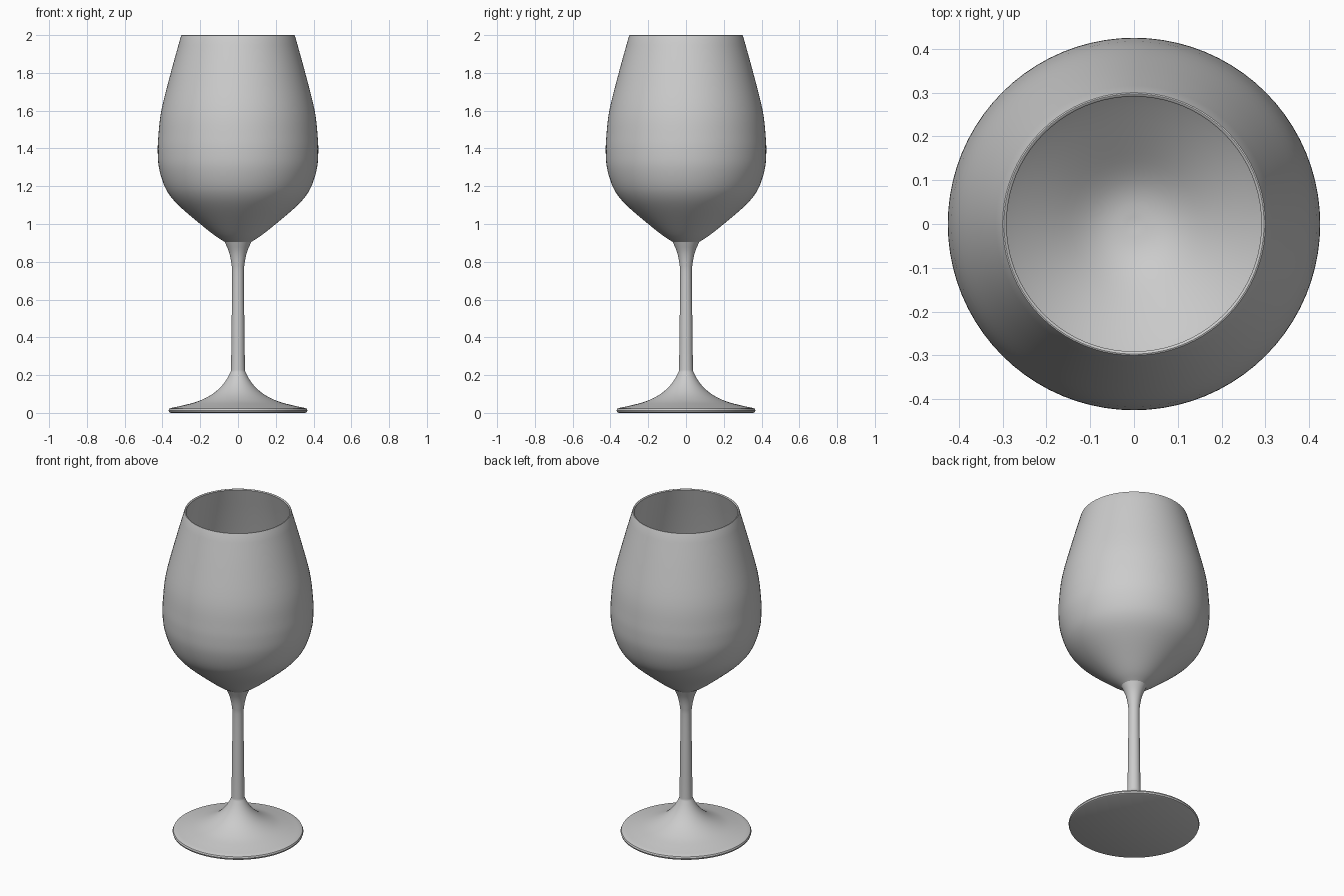
import bpy, bmesh
from math import sin, cos, tau, radians
from mathutils import Vector

if "Cube" in bpy.data.objects:
    bpy.data.objects.remove(bpy.data.objects["Cube"])

SEG = 80


def smooth(pts, steps=4):
    """Catmull-Rom curve through (radius, height) points."""
    p = [Vector(q) for q in pts]
    p = [2 * p[0] - p[1]] + p + [2 * p[-1] - p[-2]]
    out = []
    for a, b, c, d in zip(p, p[1:], p[2:], p[3:]):
        for i in range(steps):
            t = i / steps
            out.append(0.5 * (2 * b + (c - a) * t + (2 * a - 5 * b + 4 * c - d) * t**2
                              + (3 * b - a - 3 * c + d) * t**3))
    return out + [p[-2]]


def lathe(name, profile):
    """Revolve a profile about z; zero radius makes a pole."""
    bm = bmesh.new()
    rings = []
    for r, z in profile:
        n = 1 if r < 1e-5 else SEG
        rings.append([bm.verts.new((r * cos(tau * i / SEG), r * sin(tau * i / SEG), z))
                      for i in range(n)])
    for a, b in zip(rings, rings[1:]):
        for i in range(SEG):
            j = (i + 1) % SEG
            quad = [a[i % len(a)], a[j % len(a)], b[j % len(b)], b[i % len(b)]]
            bm.faces.new(list(dict.fromkeys(quad)))
    me = bpy.data.meshes.new(name)
    bm.to_mesh(me)
    bm.free()
    ob = bpy.data.objects.new(name, me)
    bpy.context.collection.objects.link(ob)
    bpy.ops.object.select_all(action='DESELECT')
    ob.select_set(True)
    bpy.context.view_layer.objects.active = ob
    bpy.ops.object.shade_smooth_by_angle(angle=radians(35))


# Foot: flat underside, rounded lip, concave sweep into the slim stem and its flare
rim = [(0, 0), (0.357, 0), (0.365, 0.004), (0.368, 0.013), (0.364, 0.022)]
sweep = smooth([(0.355, 0.026), (0.29, 0.040), (0.21, 0.062), (0.135, 0.10),
                (0.08, 0.15), (0.043, 0.21), (0.037, 0.25), (0.034, 0.45),
                (0.031, 0.72), (0.035, 0.79), (0.047, 0.85), (0.070, 0.905)])
lathe("foot_and_stem", rim + sweep)

# Bowl: outer wall, rounded lip, thin inner wall closing at the bottom
outer = smooth([(0.070, 0.905), (0.12, 0.937), (0.19, 0.992), (0.30, 1.085),
                (0.36, 1.15), (0.395, 1.215), (0.419, 1.30), (0.425, 1.38),
                (0.422, 1.46), (0.406, 1.60), (0.356, 1.80), (0.302, 1.995)])
lip = [(0.3, 1.999), (0.297, 2.0), (0.294, 1.999)]
inner = smooth([(0.291, 1.995), (0.345, 1.80), (0.394, 1.60), (0.410, 1.46),
                (0.413, 1.38), (0.407, 1.30), (0.384, 1.22), (0.35, 1.158),
                (0.292, 1.095), (0.183, 1.003), (0.113, 0.950), (0.06, 0.926), (0, 0.918)])
lathe("bowl", outer + lip + inner)
